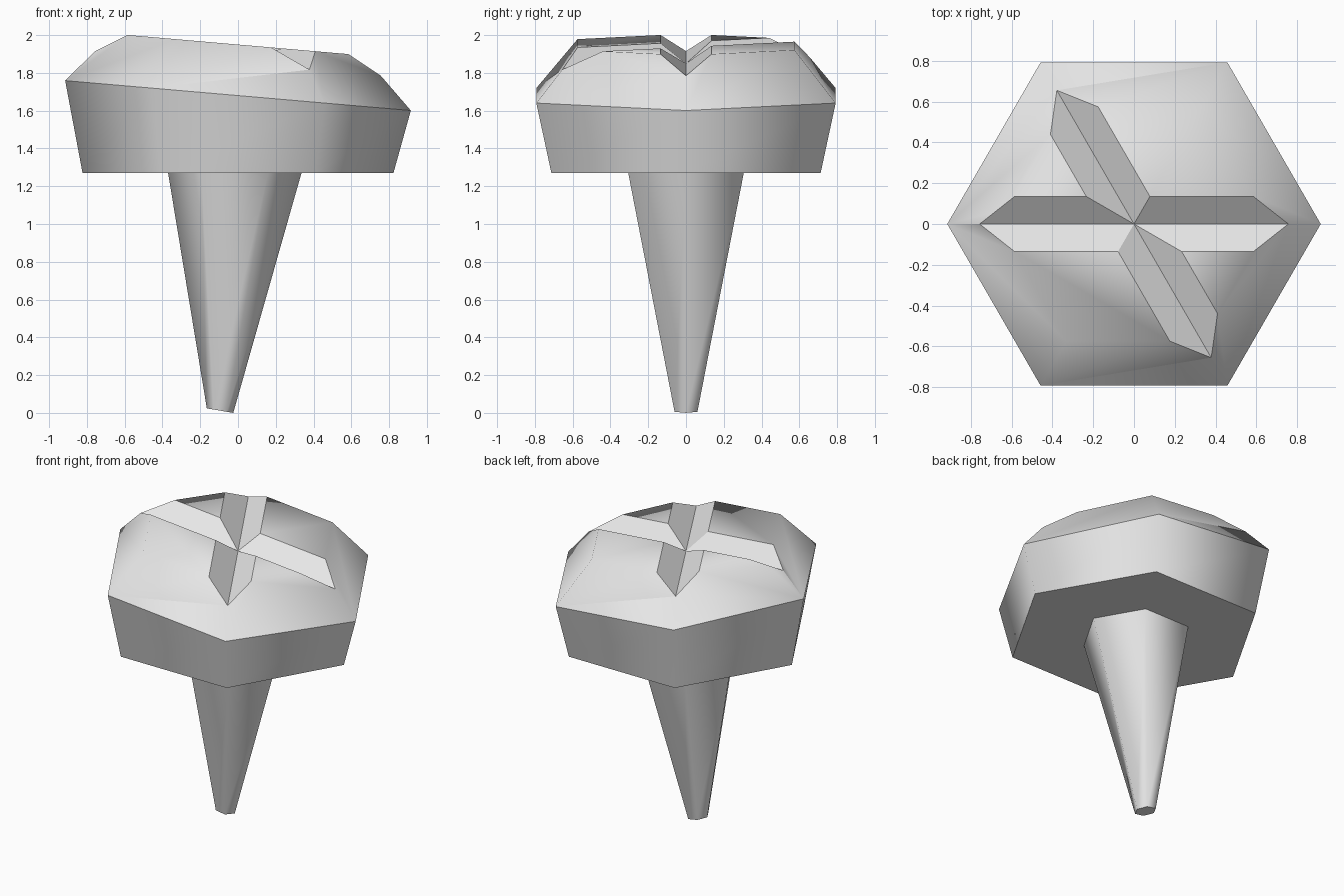
import bpy, bmesh, math
from mathutils import Matrix

cube = bpy.data.objects.get("Cube")
if cube:
    bpy.data.objects.remove(cube, do_unlink=True)

SIDES = 6
TILT = -0.0865          # slope of the crown along x
BASE_Z, RIM_Z, TOP_Z, GROOVE_Z = 1.27, 1.68, 1.95, 1.85

grey = bpy.data.materials.new("light_grey")
grey.use_nodes = True
colour = (0.8, 0.8, 0.8, 1)
grey.diffuse_color = colour
grey.node_tree.nodes["Principled BSDF"].inputs["Base Color"].default_value = colour


def add_object(name, bm):
    """Turn a bmesh into a linked object with the grey material."""
    bmesh.ops.recalc_face_normals(bm, faces=bm.faces)
    mesh = bpy.data.meshes.new(name)
    bm.to_mesh(mesh)
    bm.free()
    obj = bpy.data.objects.new(name, mesh)
    bpy.context.collection.objects.link(obj)
    mesh.materials.append(grey)
    return obj


def hex_loft(rings):
    """Closed solid through hexagonal rings given as (centre x, radius, z, slope)."""
    bm = bmesh.new()
    loops = []
    for cx, r, z, slope in rings:
        angles = [math.tau * i / SIDES for i in range(SIDES)]
        loops.append([bm.verts.new((cx + r * math.cos(a), r * math.sin(a),
                                    z + slope * r * math.cos(a))) for a in angles])
    for low, high in zip(loops, loops[1:]):
        for i in range(SIDES):
            j = (i + 1) % SIDES
            bm.faces.new((low[i], low[j], high[j], high[i]))
    bm.faces.new(loops[0][::-1])
    bm.faces.new(loops[-1])
    return bm


def groove_cutter(name, angle):
    """Long V-shaped prism through the crown centre."""
    bm = bmesh.new()
    profile = [(0, GROOVE_Z), (0.27, GROOVE_Z + 0.2), (-0.27, GROOVE_Z + 0.2)]
    face = bm.faces.new([bm.verts.new((-1.2, y, z)) for y, z in profile])
    ext = bmesh.ops.extrude_face_region(bm, geom=[face])
    # keep the start cap so the prism is closed
    if not face.is_valid:
        bm.faces.new([v for v in bm.verts if v.co.x < 0])
    moved = [g for g in ext["geom"] if isinstance(g, bmesh.types.BMVert)]
    bmesh.ops.translate(bm, verts=moved, vec=(2.4, 0, 0))
    bmesh.ops.rotate(bm, verts=bm.verts, matrix=Matrix.Rotation(angle, 3, 'Z'))
    obj = add_object(name, bm)
    obj.hide_render = True
    return obj


# Head: flared hexagonal block with a bevelled crown
head = add_object("head", hex_loft([(0, 0.823, BASE_Z, 0), (0, 0.915, RIM_Z, 0),
                                    (0, 0.663, TOP_Z, 0)]))

# Crossed grooves cut into the crown
cutters = [groove_cutter("groove_cutter_straight", 0),
           groove_cutter("groove_cutter_diagonal", math.radians(-60))]
for cutter in cutters:
    mod = head.modifiers.new("groove", 'BOOLEAN')
    mod.operation = 'DIFFERENCE'
    mod.solver = 'EXACT'
    mod.object = cutter
deps = bpy.context.evaluated_depsgraph_get()
carved = bpy.data.meshes.new_from_object(head.evaluated_get(deps))
head.modifiers.clear()
head.data = carved
for cutter in cutters:
    bpy.data.objects.remove(cutter, do_unlink=True)

# Smooth faces with sharp rim, base and groove edges, then tilt the crown
bm = bmesh.new()
bm.from_mesh(carved)
bm.normal_update()
grooves = {f for f in bm.faces if 0.75 < f.normal.z < 0.9}
for f in bm.faces:
    f.smooth = True
for e in bm.edges:
    level = any(all(abs(v.co.z - z) < 0.001 for v in e.verts) for z in (BASE_Z, RIM_Z))
    e.smooth = not (level or any(f in grooves for f in e.link_faces))
for v in bm.verts:
    if v.co.z > BASE_Z + 0.01:
        v.co.z += TILT * v.co.x
bm.to_mesh(carved)
bm.free()

# Shaft: tapered, slightly leaning peg with a slanted tip
bm = hex_loft([(-0.095, 0.07, 0.012, -0.17), (-0.017, 0.353, BASE_Z, 0)])
for f in bm.faces:
    f.smooth = True
    if len(f.verts) == SIDES:
        for e in f.edges:
            e.smooth = False
add_object("shaft", bm)
